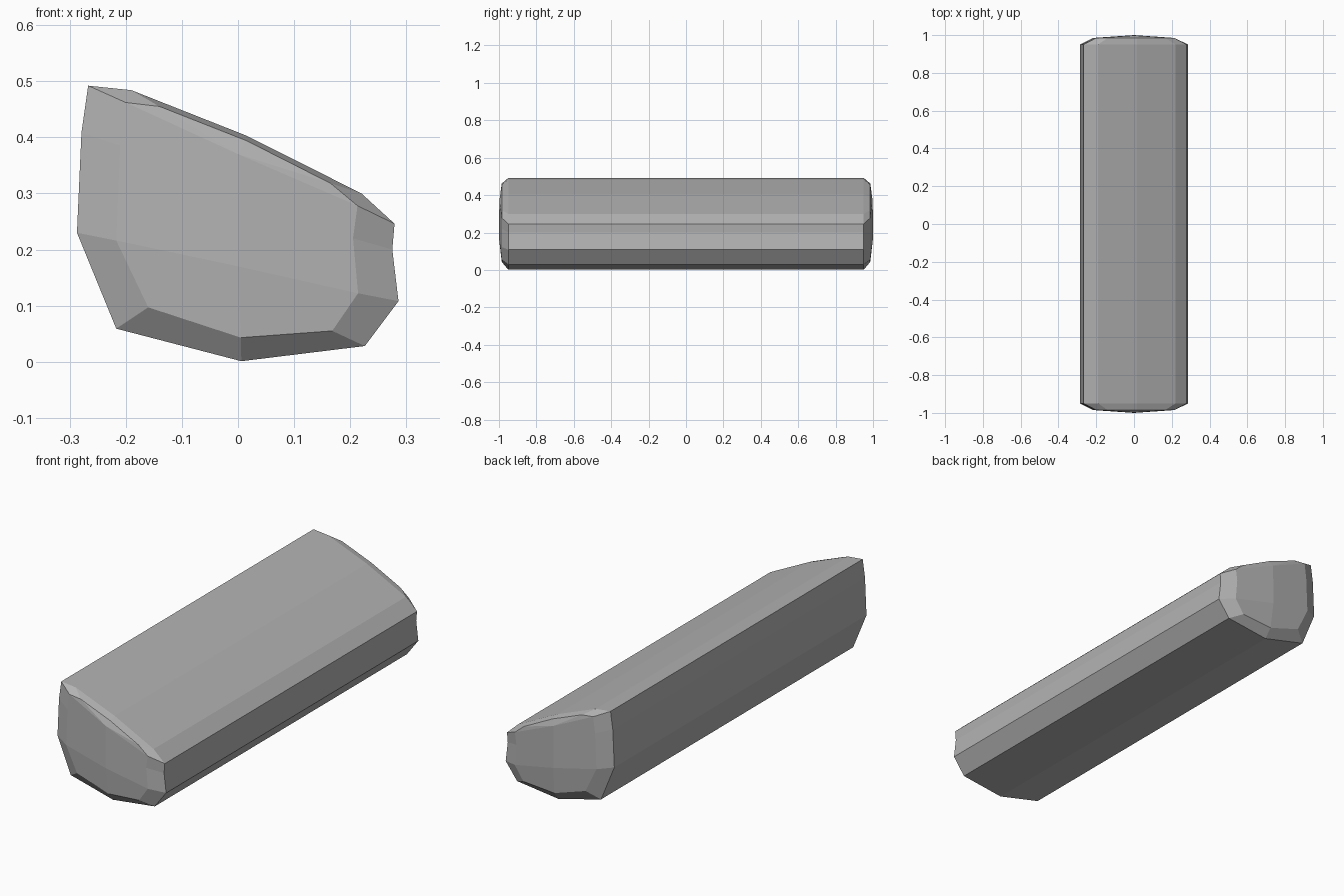
import bpy
import bmesh

cube = bpy.data.objects.get("Cube")
if cube:
    bpy.data.objects.remove(cube, do_unlink=True)

# Plain grey
grey = bpy.data.materials.new("plain_grey")
grey.use_nodes = True
colour = (0.45, 0.45, 0.45, 1)
grey.diffuse_color = colour
grey.node_tree.nodes["Principled BSDF"].inputs["Base Color"].default_value = colour

# Cross-section of the bar and the smaller outline of its domed ends (x, z)
RIM = [(-.267, .492), (-.19, .484), (.015, .403), (.22, .30), (.279, .246), (.275, .20),
       (.286, .108), (.226, .028), (.006, .001), (-.217, .059), (-.287, .23), (-.279, .408)]
END = [(-.20, .462), (-.14, .455), (.015, .394), (.165, .318), (.213, .278), (.205, .22),
       (.214, .122), (.168, .055), (.005, .043), (-.16, .097), (-.217, .216), (-.21, .385)]
RIM_Y, END_Y = 0.95, 0.985
count = len(RIM)

bm = bmesh.new()


def ring(points, y):
    return [bm.verts.new((x, y, z)) for x, z in points]


def bridge(a, b):
    for i in range(count):
        j = (i + 1) % count
        bm.faces.new((a[i], a[j], b[j], b[i]))


# Domed ends: a bevelled band, then facets rising to a central ridge
rims = []
for side in (-1, 1):
    rim = ring(RIM, side * RIM_Y)
    end = ring(END, side * END_Y)
    rims.append(rim)
    bridge(rim, end)
    top = bm.verts.new((0, side * 0.998, .37))
    mid = bm.verts.new((0, side, .17))
    for i in range(4):
        bm.faces.new((end[i], end[i + 1], top))
    bm.faces.new((top, end[4], end[5], end[6], mid))
    bm.faces.new((mid, end[6], end[7], end[8]))
    bm.faces.new((mid, end[8], end[9], end[10]))
    bm.faces.new((mid, end[10], end[11], end[0], top))

# Long straight body
bridge(*rims)
bmesh.ops.recalc_face_normals(bm, faces=bm.faces)

mesh = bpy.data.meshes.new("faceted_bar")
bm.to_mesh(mesh)
bm.free()
mesh.materials.append(grey)
bar = bpy.data.objects.new("faceted_bar", mesh)
bpy.context.collection.objects.link(bar)
